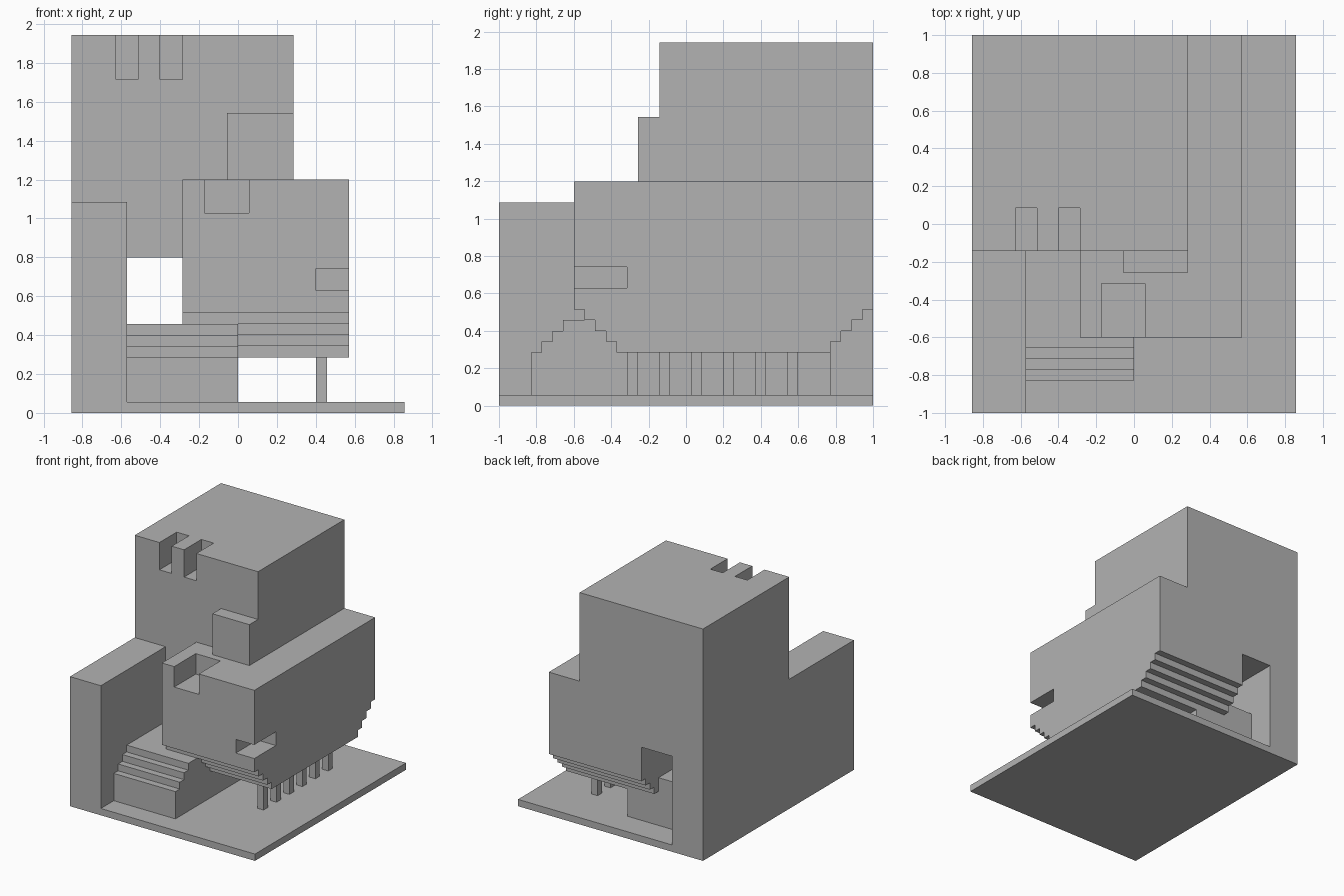
import bpy
import bmesh

U = 2 / 35  # one building module

default = bpy.data.objects.get("Cube")
if default:
    bpy.data.objects.remove(default, do_unlink=True)

grey = bpy.data.materials.new("plain grey")
grey.use_nodes = True
colour = (0.45, 0.45, 0.45, 1)
grey.diffuse_color = colour
grey.node_tree.nodes["Principled BSDF"].inputs["Base Color"].default_value = colour


def prism(name, outline, axis, low, high):
    """Extrude an outline along x, y or z; outline uses the other two axes in order."""
    bm = bmesh.new()
    corners = []
    for a, b in outline:
        p = [a, b]
        p.insert("xyz".index(axis), low)
        corners.append(bm.verts.new([c * U for c in p]))
    face = bm.faces.new(corners)
    moved = bmesh.ops.extrude_face_region(bm, geom=[face])["geom"]
    shift = [0, 0, 0]
    shift["xyz".index(axis)] = (high - low) * U
    bmesh.ops.translate(bm, vec=shift, verts=[v for v in moved if isinstance(v, bmesh.types.BMVert)])
    bmesh.ops.recalc_face_normals(bm, faces=bm.faces)
    mesh = bpy.data.meshes.new(name)
    bm.to_mesh(mesh)
    bm.free()
    mesh.materials.append(grey)
    obj = bpy.data.objects.new(name, mesh)
    bpy.context.collection.objects.link(obj)
    return obj


def box(name, x, y, z):
    return prism(name, [(x[0], y[0]), (x[1], y[0]), (x[1], y[1]), (x[0], y[1])], "z", *z)


def cut(target, x, y, z):
    """Carve a box-shaped recess out of a part."""
    cutter = box("recess_cutter", x, y, z)
    cutter.hide_render = True
    mod = target.modifiers.new("recess", "BOOLEAN")
    mod.operation = "DIFFERENCE"
    mod.solver = "EXACT"
    mod.object = cutter
    bpy.context.view_layer.objects.active = target
    bpy.ops.object.modifier_apply(modifier=mod.name)
    bpy.data.objects.remove(cutter, do_unlink=True)


FRONT, BACK = -17.5, 17.5

# Ground slab and long side wall
box("ground_slab", (-15, 15), (FRONT, BACK), (0, 1))
box("side_wall", (-15, -10), (FRONT, BACK), (1, 19))

# Entrance stairs running back into a passage platform
stairs = [(13.5, 1), (-14.5, 1)]
for i in range(4):
    stairs += [(-14.5 + i, 5 + i), (-13.5 + i, 5 + i)]
stairs[-1] = (13.5, 8)
prism("entrance_stairs", stairs, "x", -10, 0)

# Raised hall with a stepped underside at both ends
hall = [(BACK, 21), (-10.5, 21)]
for i in range(4):
    hall += [(-10.5 + i, 9 - i), (-9.5 + i, 9 - i)]
hall += [(-6.5, 5), (13.5, 5)]
for i in range(4):
    hall += [(13.5 + i, 6 + i), (14.5 + i, 6 + i)]
raised_hall = prism("raised_hall", hall, "x", -5, 10)
cut(raised_hall, (-3, 1), (-12, -5.5), (18, 22))    # roof balcony
cut(raised_hall, (7, 11), (-12, -5.5), (11, 13))    # corner window

# Row of pillars under the hall
for i in range(6):
    y = -5.5 + 3 * i
    box("pillar_%d" % (i + 1), (7, 8), (y, y + 1), (1, 5))

# Upper tower, bridging the passage and resting on wall and hall
tower = prism("upper_tower", [(-15, 34), (-15, 19), (-10, 19), (-10, 14),
                              (-5, 14), (-5, 21), (5, 21), (5, 34)], "y", -2.5, BACK)
for x in (-11, -7):
    cut(tower, (x, x + 2), (-4, 1.5), (30, 35))     # roof slots

# Bay projecting from the tower front
box("tower_bay", (-1, 5), (-4.5, -2.5), (21, 27))
